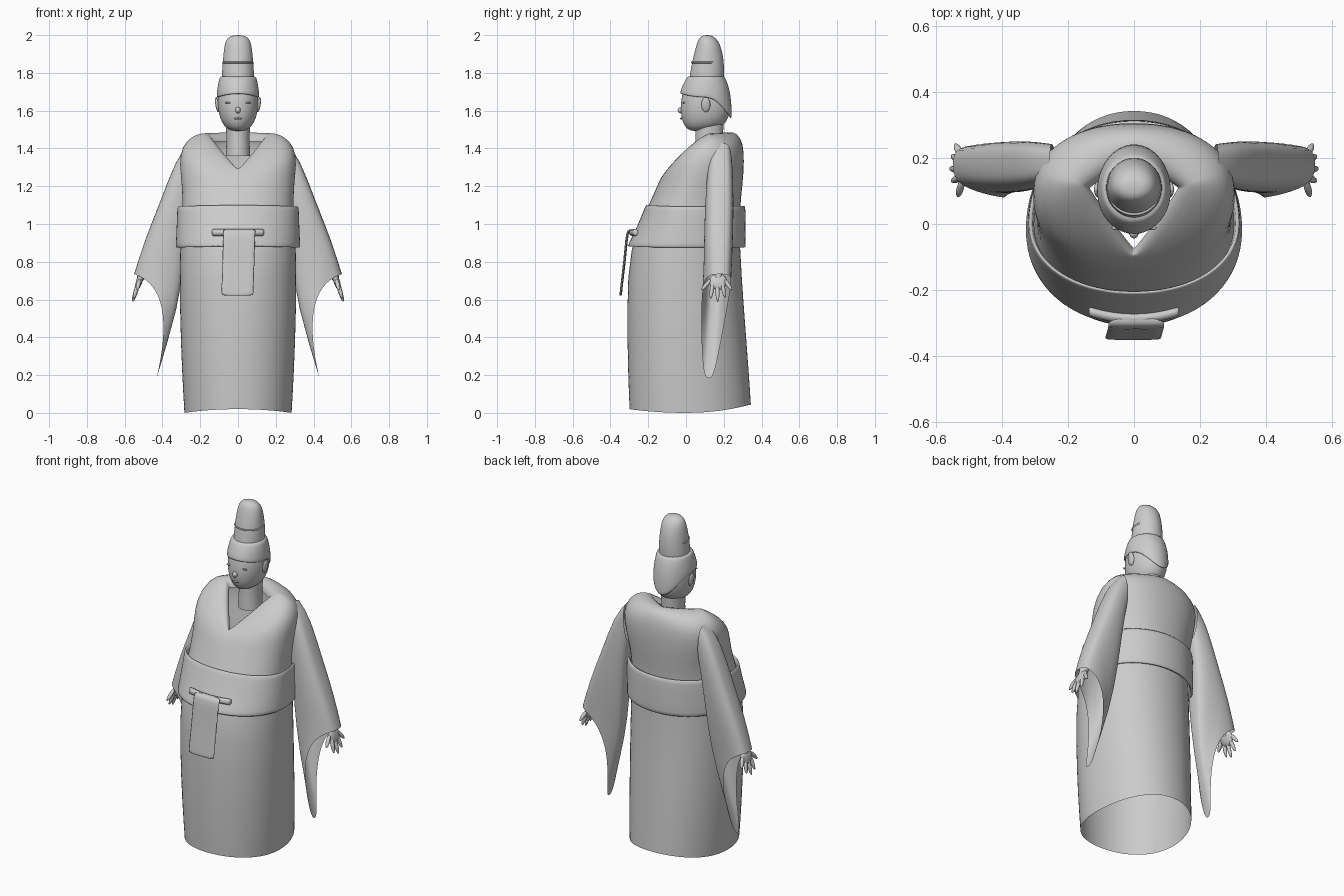
import bpy, bmesh, math
from mathutils import Vector, Matrix


def finish(name, bm, sub=1, mirror=False):
    bmesh.ops.recalc_face_normals(bm, faces=bm.faces)
    me = bpy.data.meshes.new(name)
    bm.to_mesh(me)
    bm.free()
    for p in me.polygons:
        p.use_smooth = True
    ob = bpy.data.objects.new(name, me)
    bpy.context.collection.objects.link(ob)
    if mirror:
        m = ob.modifiers.new("mirror", 'MIRROR')
        m.use_mirror_merge = False
    if sub:
        m = ob.modifiers.new("smooth", 'SUBSURF')
        m.levels = m.render_levels = sub
    return ob


def skin(bm, rings, closed=False, caps=(False, False)):
    vs = [[bm.verts.new(p) for p in r] for r in rings]
    n = len(vs[0])
    pairs = list(zip(vs, vs[1:])) + ([(vs[-1], vs[0])] if closed else [])
    for a, b in pairs:
        for i in range(n):
            j = (i + 1) % n
            bm.faces.new((a[i], a[j], b[j], b[i]))
    for flag, r in zip(caps, (vs[0], vs[-1])):
        if flag:
            bm.faces.new(r)


def spow(v, e):
    return math.copysign(abs(v) ** e, v)


def ring(rx, yf, ys, yb, zf, zs=None, zb=None, e=1.0, n=36):
    """Horizontal ring: half width, front/side/back depth and height."""
    zs = zf if zs is None else zs
    zb = zs if zb is None else zb
    pts = []
    for i in range(n):
        a = 2 * math.pi * i / n
        c, s = math.cos(a), math.sin(a)
        zend, depth = (zf, ys - yf) if s < 0 else (zb, yb - ys)
        pts.append((rx * spow(c, e), ys + depth * spow(s, e), zs + (zend - zs) * s * s))
    return pts


def loft(name, specs, closed=False, caps=(False, False), sub=1):
    bm = bmesh.new()
    skin(bm, [ring(*s) for s in specs], closed, caps)
    return finish(name, bm, sub)


def blob(bm, c, r, tilt=0):
    bmesh.ops.create_uvsphere(bm, u_segments=16, v_segments=10, radius=1,
        matrix=Matrix.Translation(c) @ Matrix.Rotation(tilt, 4, 'Y') @ Matrix.Diagonal((*r, 1)))


def rod(bm, p, q, r):
    p, q = Vector(p), Vector(q)
    d = q - p
    rot = d.to_track_quat('Z', 'Y').to_matrix().to_4x4()
    bmesh.ops.create_uvsphere(bm, u_segments=10, v_segments=8, radius=1,
        matrix=Matrix.Translation((p + q) / 2) @ rot @ Matrix.Diagonal((r, r, d.length / 2, 1)))


# Robe: open hem up to the V-shaped neckline
loft("robe", [
    (.285, -.300, .00, .345, .020, .000, .045, .95),
    (.297, -.308, -.01, .335, .20, .20, .20, .95),
    (.310, -.314, -.02, .308, .55, .55, .55, .95),
    (.310, -.304, -.02, .285, .88, .88, .88, .95),
    (.292, -.205, .00, .285, 1.08, 1.08, 1.08, .92),
    (.297, -.155, .05, .300, 1.20, 1.20, 1.20, .92),
    (.312, -.130, .09, .310, 1.25, 1.32, 1.34, .9),
    (.300, -.115, .12, .302, 1.27, 1.41, 1.43, .95),
    (.245, -.102, .13, .275, 1.285, 1.468, 1.478, 1.2),
    (.175, -.096, .125, .230, 1.293, 1.487, 1.492, 1.6),
    (.145, -.090, .11, .205, 1.290, 1.465, 1.468, 1.9),
    (.135, -.075, .11, .195, 1.275, 1.435, 1.440, 1.9)])

# Wide sash, a closed band with crisp rims
loft("sash", [
    (.300, -.195, .00, .290, 1.100, 1.092, 1.095, .95),
    (.320, -.212, .00, .312, 1.102, 1.095, 1.098, .95),
    (.323, -.217, .00, .316, 1.092, 1.085, 1.088, .95),
    (.326, -.262, -.01, .318, .98, .98, .98, .95),
    (.331, -.308, -.02, .318, .89, .885, .885, .95),
    (.329, -.309, -.02, .316, .88, .873, .875, .95),
    (.308, -.297, -.02, .290, .88, .873, .875, .95)], closed=True)

# Sash knot bar, curved around the belly
bm = bmesh.new()
secs = []
for x in (-.138, -.13, -.07, 0, .07, .13, .138):
    y = -.293 + 1.3 * x * x
    secs.append([(x, y + dy, .955 + dz) for dy, dz in
                 ((-.013, -.018), (-.013, .018), (.02, .022), (.02, -.022))])
skin(bm, secs, caps=(True, True))
finish("sash_knot", bm)

# Hanging sash end
bm = bmesh.new()
secs = []
for y, z, x in ((-.285, .972, .007), (-.306, .968, .007), (-.314, .93, .006),
                (-.325, .80, .002), (-.338, .70, -.001), (-.345, .63, -.003), (-.346, .62, -.003)):
    secs.append([(x - .087, y - .004, z), (x - .08, y - .007, z), (x + .08, y - .007, z),
                 (x + .087, y - .004, z), (x + .08, y + .007, z), (x - .08, y + .007, z)])
skin(bm, secs, caps=(True, True))
finish("sash_end", bm)

# Wide sleeves: flattened tubes from shoulder to long drooping opening
# top xz, bow control xz, bottom xz, top (y, half width), bottom (y, half width)
sleeve = [
    ((.255, 1.43), (.25, 1.33), (.24, 1.20), (.185, .060), (.18, .06)),
    ((.325, 1.355), (.31, 1.20), (.265, 1.02), (.182, .075), (.175, .07)),
    ((.415, 1.11), (.36, .97), (.285, .80), (.180, .085), (.165, .07)),
    ((.497, .91), (.41, .745), (.312, .57), (.180, .090), (.150, .05)),
    ((.552, .735), (.315, .665), (.432, .18), (.180, .090), (.120, .047))]
bm = bmesh.new()
secs = []
for T, C, B, wt, wb in sleeve:
    r = []
    for i in range(28):
        a = 2 * math.pi * i / 28
        u = (1 - math.cos(a)) / 2
        x, z = [(1 - u) ** 2 * T[k] + 2 * u * (1 - u) * C[k] + u * u * B[k] for k in (0, 1)]
        yc, w = [wt[k] + (wb[k] - wt[k]) * u for k in (0, 1)]
        r.append((x, yc + w * spow(math.sin(a), .6), z))
    secs.append(r)
skin(bm, secs)
finish("sleeve", bm, 1, True)

# Hands with fanned fingers
bm = bmesh.new()
rod(bm, (.45, .175, .90), (.528, .17, .68), .028)
blob(bm, (.523, .17, .695), (.017, .048, .045), -.3)
for y0, y1, z1, x1 in ((.135, .083, .65, .535), (.145, .130, .605, .553), (.165, .168, .588, .558),
                       (.185, .208, .610, .553), (.20, .243, .65, .543)):
    rod(bm, (.520, y0, .71), (x1, y1, z1), .0115)
finish("hand", bm, 0, True)

# Neck and head
loft("neck", [(.065, .045, .115, .19, 1.36), (.06, .05, .12, .195, 1.45), (.065, .05, .12, .2, 1.54)])
loft("head", [
    (.030, .025, .07, .12, 1.490), (.072, -.006, .09, .195, 1.513),
    (.097, -.025, .10, .226, 1.56), (.108, -.030, .10, .238, 1.62),
    (.107, -.022, .10, .238, 1.68), (.095, -.005, .10, .215, 1.76)], caps=(True, True))

# Face details
bm = bmesh.new()
blob(bm, (0, -.027, 1.603), (.014, .017, .017))
finish("nose", bm, 0)
bm = bmesh.new()
blob(bm, (0, -.026, 1.558), (.022, .005, .005))
finish("mouth", bm, 0)
bm = bmesh.new()
blob(bm, (.052, -.012, 1.642), (.017, .006, .005))
finish("eye", bm, 0, True)
bm = bmesh.new()
blob(bm, (.110, .105, 1.632), (.010, .024, .040), .15)
finish("ear", bm, 0, True)

# Cap band, tall crown and cord
loft("cap_band", [
    (.103, -.02, .10, .235, 1.69, 1.672, 1.56), (.112, -.031, .10, .242, 1.688, 1.67, 1.555),
    (.113, -.031, .10, .243, 1.70, 1.685, 1.60), (.108, -.018, .10, .236, 1.735, 1.73, 1.70),
    (.099, .000, .105, .212, 1.77), (.094, .010, .105, .20, 1.782), (.07, .03, .105, .18, 1.782)])
loft("tall_crown", [
    (.086, .015, .11, .198, 1.75), (.085, .022, .11, .203, 1.80), (.080, .035, .11, .200, 1.87),
    (.074, .050, .112, .188, 1.93), (.066, .062, .112, .172, 1.968),
    (.048, .075, .112, .148, 1.992), (.02, .095, .112, .127, 2.0)], caps=(False, True))
loft("crown_cord", [
    (.080, .034, .11, .19, 1.849), (.084, .024, .11, .19, 1.852),
    (.084, .024, .11, .19, 1.858), (.080, .034, .11, .19, 1.861)], closed=True)
